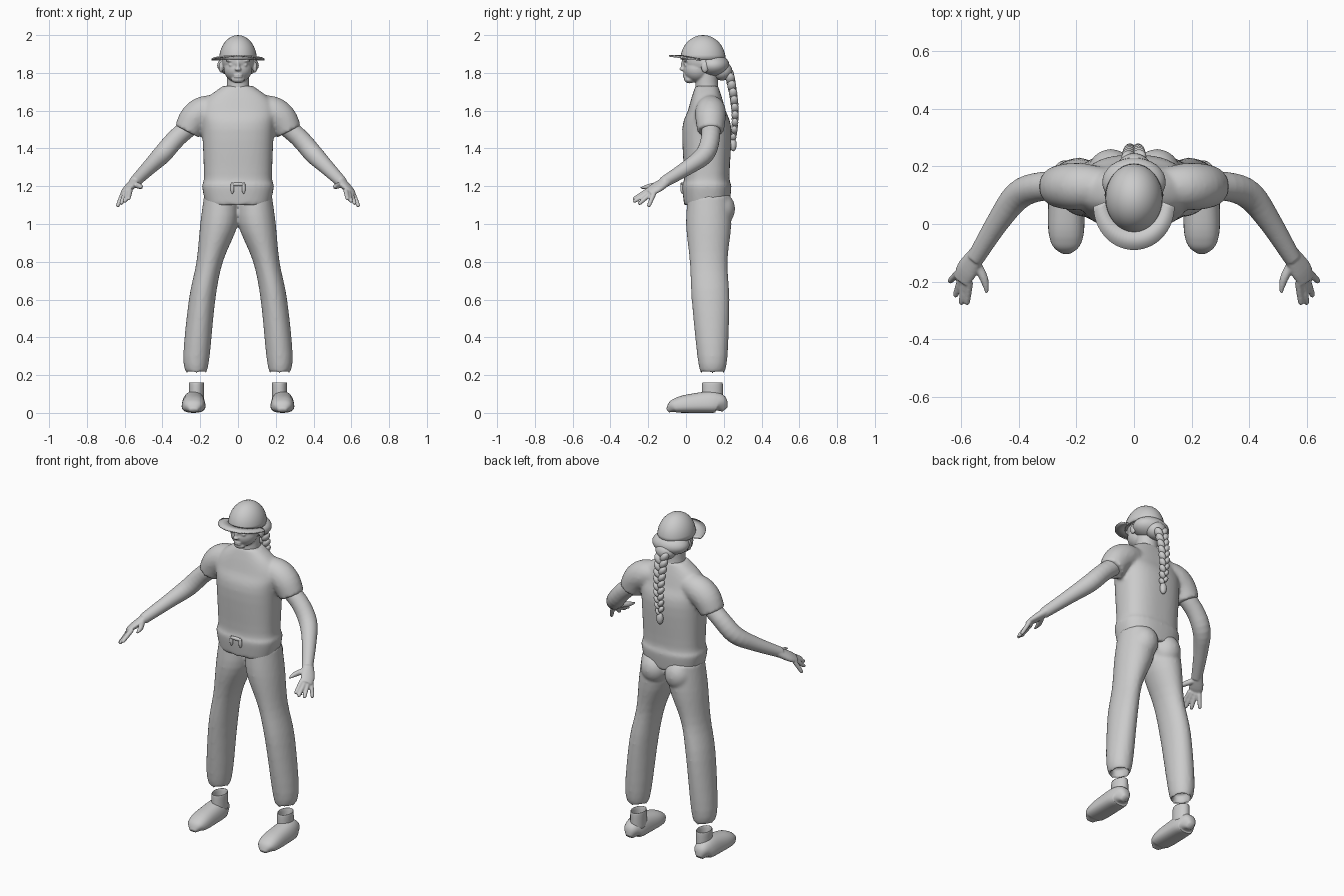
import bpy, bmesh, math
from mathutils import Vector, Matrix

cube = bpy.data.objects.get("Cube")
if cube:
    bpy.data.objects.remove(cube, do_unlink=True)

grey = bpy.data.materials.new("plain_grey")
grey.use_nodes = True
grey_colour = (.6, .6, .6, 1)
grey.diffuse_color = grey_colour
grey.node_tree.nodes["Principled BSDF"].inputs["Base Color"].default_value = grey_colour


def smooth_path(stations, steps=4):
    """Fill in a smooth run of stations between the given ones."""
    points = [Vector(s) for s in stations]
    last = len(points) - 1
    result = []
    for i in range(last):
        here, after = points[i], points[i + 1]
        start_pull = (after - points[max(i - 1, 0)]) / 2
        end_pull = (points[min(i + 2, last)] - here) / 2
        for step in range(steps):
            t = step / steps
            ease = t * t * (3 - 2 * t)
            result.append(here + (after - here) * ease + start_pull * (t * (1 - t) ** 2)
                          - end_pull * (t * t * (1 - t)))
    return result + [points[last]]


def signed_power(value, power):
    return math.copysign(abs(value) ** power, value)


def loft(bm, stations, across=(0, 1, 0), level=False, side=1, sides=28, roundness=1):
    """Skin rings along stations (x, y, z, half width, half depth)."""
    path = smooth_path(stations)
    rings = []
    for i, station in enumerate(path):
        centre = Vector(station[:3])
        if level:
            u, v = Vector((1, 0, 0)), Vector((0, 1, 0))
        else:
            before, after = path[max(i - 1, 0)], path[min(i + 1, len(path) - 1)]
            along = Vector((after - before)[:3]).normalized()
            u = Vector(across)
            u = (u - along * u.dot(along)).normalized()
            v = along.cross(u)
        ring = []
        for k in range(sides):
            angle = math.tau * k / sides
            co = centre + u * station[3] * signed_power(math.cos(angle), roundness)
            co += v * station[-1] * signed_power(math.sin(angle), roundness)
            ring.append(bm.verts.new((co.x * side, co.y, co.z)))
        rings.append(ring)
    for lower, upper in zip(rings, rings[1:]):
        for k in range(sides):
            after = (k + 1) % sides
            bm.faces.new((lower[k], lower[after], upper[after], upper[k]))
    bm.faces.new(rings[0])
    bm.faces.new(rings[-1])
    return [vert for ring in rings for vert in ring]


def blob(bm, centre, size, tilt=0):
    """Add an ellipsoid, tilted about the front-back axis."""
    place = Matrix.Translation(centre) @ Matrix.Rotation(tilt, 4, 'Y') @ Matrix.Diagonal((*size, 1))
    return bmesh.ops.create_uvsphere(bm, u_segments=32, v_segments=16, radius=1, matrix=place)["verts"]


def finish(name, bm, voxel=0, relax=0, mirror=False):
    """Make the object, optionally fusing its pieces into one skin."""
    bmesh.ops.recalc_face_normals(bm, faces=bm.faces[:])
    mesh = bpy.data.meshes.new(name)
    bm.to_mesh(mesh)
    bm.free()
    mesh.materials.append(grey)
    mesh.shade_smooth()
    part = bpy.data.objects.new(name, mesh)
    bpy.context.collection.objects.link(part)
    if voxel:
        fuse = part.modifiers.new("fuse", 'REMESH')
        fuse.mode = 'VOXEL'
        fuse.voxel_size = voxel
        fuse.use_smooth_shade = True
        soften = part.modifiers.new("soften", 'SMOOTH')
        soften.iterations = relax
    if mirror:
        part.modifiers.new("mirror", 'MIRROR')
    return part


# Shirt: torso with a loose hem band and two short sleeves
bm = bmesh.new()
torso = [(1.1, .17, .12), (1.2, .19, .13), (1.25, .18, .12), (1.5, .19, .13),
         (1.6, .2, .1), (1.67, .16, .08), (1.73, .08, .06)]
loft(bm, [(0, .11, *row) for row in torso], level=True, sides=48, roundness=.8)
sleeve = [(.08, 1.62, .06), (.17, 1.6, .08), (.23, 1.56, .08), (.27, 1.49, .07)]
for side in (1, -1):
    loft(bm, [(x, .13, z, radius) for x, z, radius in sleeve], side=side)
finish("shirt", bm, voxel=.01, relax=5)

# Belly knot on the shirt front
bm = bmesh.new()
blob(bm, (0, -.02, 1.21), (.04, .01, .01))
for side in (1, -1):
    blob(bm, (side * .03, -.02, 1.19), (.01, .01, .03))
finish("shirt_knot", bm)

# Trousers: two legs fused at the hip, with hollow cuffs
bm = bmesh.new()
leg = [(.22, .14, .27, .04, .05), (.22, .14, .21, .05, .06), (.22, .14, .3, .07, .08),
       (.19, .13, .6, .07, .1), (.15, .12, .8, .07, .1), (.1, .12, 1, .1, .12), (.09, .12, 1.15, .09, .11)]
for side in (1, -1):
    loft(bm, leg, level=True, side=side)
    blob(bm, (side * .08, .18, 1.08), (.08, .08, .09))
finish("trousers", bm, voxel=.01, relax=4)

# Arms flowing into flat palms
bm = bmesh.new()
knuckles = Vector((.57, -.2, 1.18)), Vector((.61, -.17, 1.16))
tips = Vector((.58, -.28, 1.13)), Vector((.64, -.2, 1.09))
across = knuckles[1] - knuckles[0]
loft(bm, [(.2, .13, 1.56, .05), (.32, .13, 1.46, .05), (.4, .1, 1.37, .05), (.47, .01, 1.3, .04),
          (.55, -.12, 1.22, .03)], across)
loft(bm, [(.54, -.1, 1.23, .03, .025), (.58, -.16, 1.19, .04, .02), (.6, -.2, 1.17, .03, .01)], across)

# Fingers fan out between the first and last, the middle ones longest
for finger in range(4):
    t = finger / 3
    base = knuckles[0].lerp(knuckles[1], t)
    tip = tips[0].lerp(tips[1], t) - Vector((0, .03, 0)) * math.sin(math.pi * t)
    loft(bm, [(*base.lerp(tip, reach), radius) for reach, radius in
              ((0, .013), (.5, .012), (.9, .01), (1, .004))], across, sides=12)
loft(bm, [(.55, -.13, 1.21, .016), (.52, -.19, 1.2, .015), (.51, -.24, 1.19, .005)], across, sides=12)
finish("arms", bm, voxel=.005, relax=2, mirror=True)

# Shoes: a blunt rounded length, narrowing upwards, with an open sock collar
bm = bmesh.new()
shoe = []
for k in range(13):
    t = .01 + .98 * k / 12
    blunt = math.sqrt(1 - abs(2 * t - 1) ** 4)
    height = (.04 + .025 * t) * blunt
    shoe.append((.235, -.1 + .31 * t, height, .065 * blunt, height))
for vert in loft(bm, shoe, across=(1, 0, 0), roundness=.8):
    vert.co.x = shoe[0][0] + (vert.co.x - shoe[0][0]) * (1.1 - 3 * vert.co.z)
collar = ((.06, .04), (.15, .04), (.155, .035), (.1, .03))
loft(bm, [(.22, .14, z, width, width + .015) for z, width in collar], level=True)
finish("shoes", bm, mirror=True)

# Head and neck with simple facial features
bm = bmesh.new()
loft(bm, [(0, .12, 1.66, .07), (0, .11, 1.73, .06), (0, .11, 1.8, .06)], level=True)
blob(bm, (0, .09, 1.87), (.085, .11, .1))
blob(bm, (0, .06, 1.82), (.075, .075, .07))
blob(bm, (0, .02, 1.765), (.035, .03, .02))
blob(bm, (0, -.015, 1.84), (.01, .012, .03))
blob(bm, (0, -.02, 1.82), (.017, .015, .01))
for z in (1.78, 1.79):
    blob(bm, (0, -.005, z), (.024, .012, .006))
for side in (1, -1):
    blob(bm, (side * .035, 0, 1.865), (.03, .014, .008))
    blob(bm, (side * .035, 0, 1.842), (.015, .01, .007))
    blob(bm, (side * .09, .1, 1.83), (.012, .02, .03))
finish("head", bm, voxel=.005, relax=2)

# Hair gathered at the back of the head
bm = bmesh.new()
blob(bm, (0, .145, 1.84), (.11, .085, .06))
blob(bm, (0, .19, 1.81), (.06, .055, .05))
finish("hair", bm)

# Braid: crossing strands down the back and a loose tuft
bm = bmesh.new()
strands = 18
for k in range(strands):
    t = k / strands
    side = 1 if k % 2 else -1
    taper = 1 - .4 * t
    y = .23 + .03 * math.sin(math.pi * t * .8)
    blob(bm, (side * .018 * taper, y, 1.79 - .35 * t), Vector((.021, .025, .034)) * taper, side * .6)
blob(bm, (0, .25, 1.42), (.02, .018, .035))
finish("braid", bm)

# Cap crown: a dome flattened at its rim
bm = bmesh.new()
rim = 1.87
for vert in blob(bm, (0, .09, rim), (.1, .12, .13)):
    vert.co.z = max(vert.co.z, rim)
finish("cap_crown", bm)

# Cap brim: a crescent that droops towards the sides
bm = bmesh.new()
edges = []
for k in range(33):
    angle = math.pi * (1 + k / 32)
    c, s = math.cos(angle), math.sin(angle)
    z = rim - .02 * s
    edges.append((bm.verts.new((.09 * c, .08 + .1 * s, z)), bm.verts.new((.14 * c, .06 + .15 * s, z))))
for (inner, outer), (next_inner, next_outer) in zip(edges, edges[1:]):
    bm.faces.new((inner, outer, next_outer, next_inner))
brim = finish("cap_brim", bm)
thickness = brim.modifiers.new("thickness", 'SOLIDIFY')
thickness.thickness = .008
thickness.offset = 0
